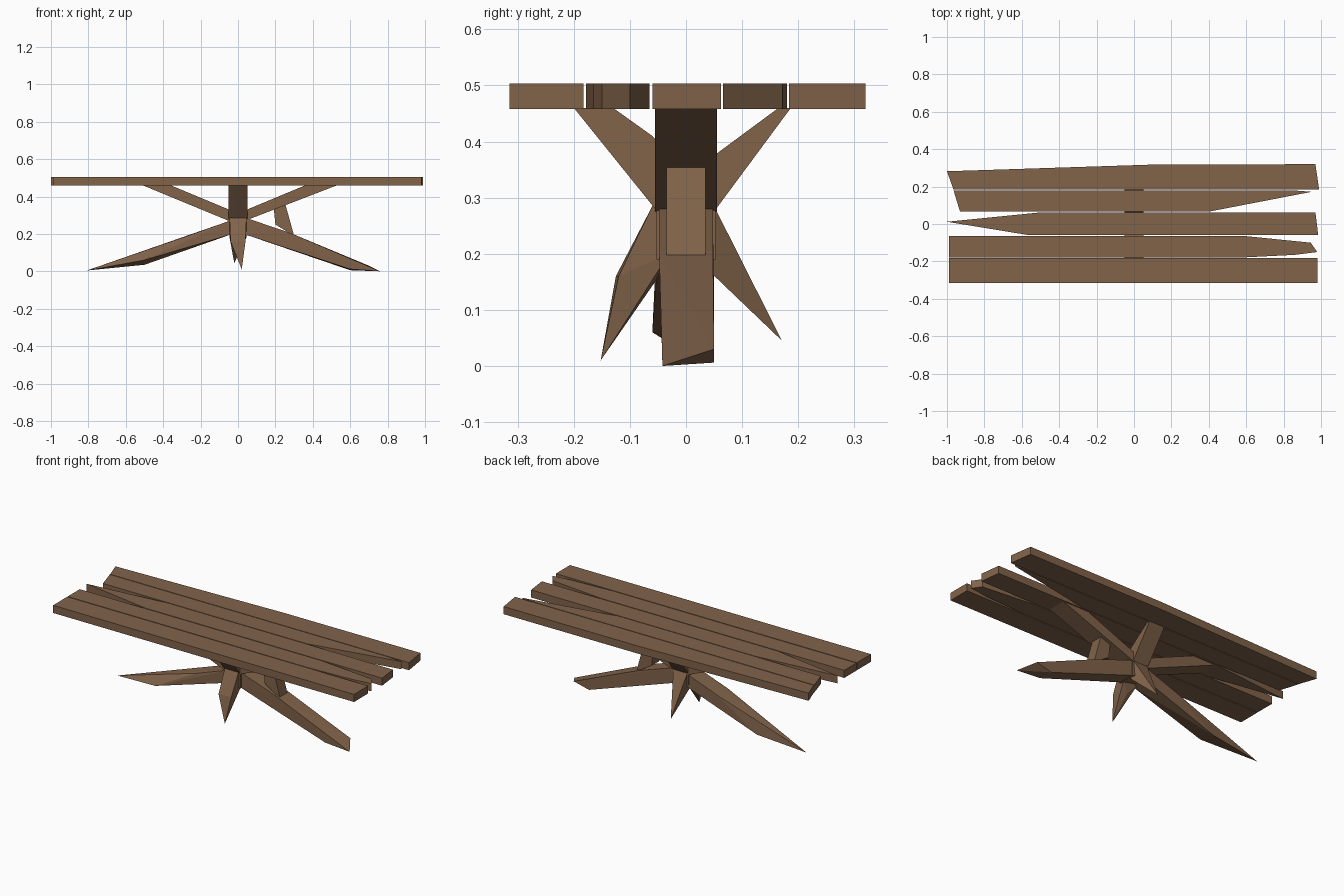
import bpy, bmesh

wood = bpy.data.materials.new("brown wood")
wood.diffuse_color = (0.22, 0.125, 0.068, 1)


def finish(bm, name):
    bmesh.ops.recalc_face_normals(bm, faces=bm.faces)
    me = bpy.data.meshes.new(name)
    bm.to_mesh(me)
    bm.free()
    me.materials.append(wood)
    ob = bpy.data.objects.new(name, me)
    bpy.context.collection.objects.link(ob)


def plank(name, outline, z0=0.458, z1=0.503):
    """Extrude a top-view outline."""
    bm = bmesh.new()
    face = bm.faces.new([bm.verts.new((x, y, z0)) for x, y in outline])
    ext = bmesh.ops.extrude_face_region(bm, geom=[face])["geom"]
    verts = [g for g in ext if isinstance(g, bmesh.types.BMVert)]
    bmesh.ops.translate(bm, vec=(0, 0, z1 - z0), verts=verts)
    finish(bm, name)


def chunk(name, pts):
    """Low-poly faceted timber: the convex hull of a few corners."""
    bm = bmesh.new()
    for p in pts:
        bm.verts.new(p)
    res = bmesh.ops.convex_hull(bm, input=bm.verts)
    junk = [v for v in res["geom_interior"] if isinstance(v, bmesh.types.BMVert)]
    bmesh.ops.delete(bm, geom=junk, context='VERTS')
    finish(bm, name)


def wide(profile, h=0.05):
    """Give an x/z side profile a constant width in y."""
    return [(x, s * h, z) for x, z in profile for s in (-1, 1)]


def deep(profile, h=0.05):
    """Give a y/z profile a constant width in x."""
    return [(s * h, y, z) for y, z in profile for s in (-1, 1)]


# Table top: five boards, some with splintered ends
plank("front_board", [(-0.99, -0.315), (0.98, -0.315), (0.98, -0.183), (-0.99, -0.183)])
plank("front_middle_board", [(-0.99, -0.178), (0.6, -0.178), (0.86, -0.165), (0.98, -0.15),
                             (0.945, -0.1), (0.6, -0.065), (-0.99, -0.065)])
plank("centre_board", [(-1.0, 0.012), (-0.56, -0.06), (0.985, -0.06), (0.97, 0.062), (-0.5, 0.062)])
plank("back_middle_board", [(-0.93, 0.066), (0.4, 0.066), (0.95, 0.172), (0.85, 0.18), (-0.965, 0.18)])
plank("back_board", [(-0.965, 0.184), (0.99, 0.184), (0.97, 0.32), (0.08, 0.317), (-1.0, 0.282)])

# Centre hub where all legs cross
chunk("hub", wide([(-0.055, 0.21), (-0.055, 0.29), (0.055, 0.19), (0.055, 0.31)], 0.053))

# Long lower legs along x
chunk("right_leg", wide([(0.03, 0.29), (0.03, 0.2), (0.28, 0.205)], 0.048)
      + [(0.76, -0.042, 0.0), (0.6, -0.042, 0.012), (0.6, 0.05, 0.006), (0.7, 0.05, 0.03)])
chunk("left_leg", wide([(-0.03, 0.275), (-0.03, 0.2), (-0.24, 0.2)], 0.05)
      + [(-0.81, 0.03, 0.004), (-0.5, -0.06, 0.06), (-0.5, 0.05, 0.035)])

# Upper arms along x, reaching the top
chunk("right_arm", wide([(0.0, 0.31), (0.05, 0.275), (0.2, 0.355), (0.36, 0.46), (0.53, 0.46)], 0.055))
chunk("left_arm", wide([(0.0, 0.31), (-0.05, 0.27), (-0.2, 0.35), (-0.36, 0.46), (-0.51, 0.46)], 0.055))

# Short splayed legs along y
chunk("front_leg", deep([(-0.03, 0.3), (-0.03, 0.2), (-0.06, 0.285)], 0.045)
      + [(-0.04, -0.125, 0.16), (0.04, -0.12, 0.16), (0.02, -0.152, 0.01), (0.0, -0.055, 0.15)])
chunk("back_leg", deep([(0.03, 0.29), (0.03, 0.18), (0.055, 0.275)], 0.045)
      + [(0.03, 0.055, 0.16), (-0.03, 0.055, 0.16), (-0.02, 0.171, 0.045)])

# Upper arms along y
chunk("front_arm", deep([(-0.03, 0.27), (-0.055, 0.28), (-0.03, 0.38), (-0.06, 0.41),
                         (-0.13, 0.46), (-0.2, 0.46)]))
chunk("back_arm", deep([(0.03, 0.27), (0.05, 0.275), (0.03, 0.36), (0.05, 0.375),
                        (0.165, 0.46), (0.187, 0.46)]))

# Brace between right leg and right arm
chunk("right_brace", wide([(0.19, 0.35), (0.25, 0.37), (0.2, 0.25), (0.3, 0.19)], 0.035))
